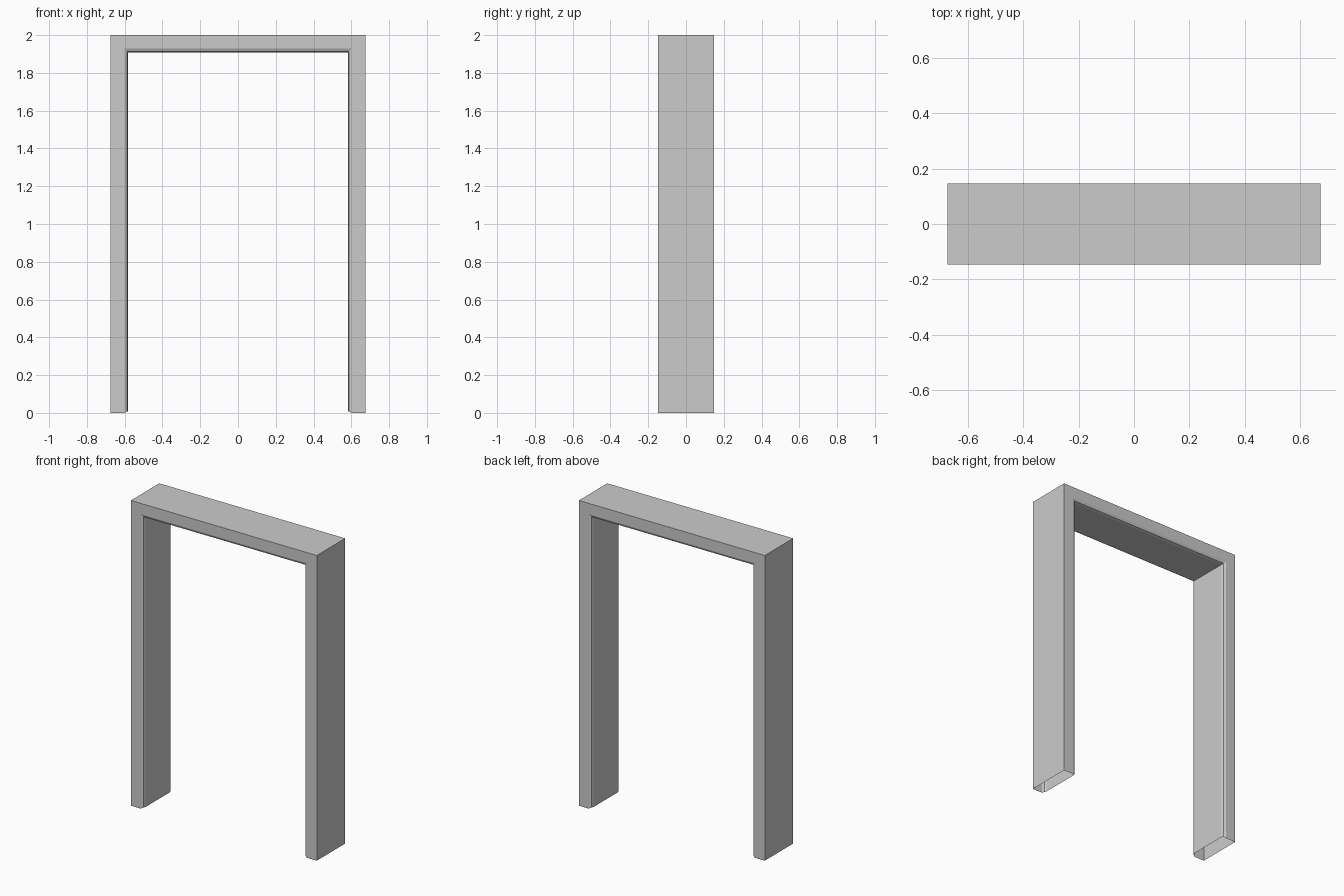
import bpy, bmesh

if "Cube" in bpy.data.objects:
    bpy.data.objects.remove(bpy.data.objects["Cube"])

W, H, D = 0.674, 2.0, 0.147   # outer half width, height, half depth

# Cross-section: (inset from the outer edge, y), bevelled around the opening
half = [(0.0, -D), (0.072, -D), (0.087, -0.140), (0.092, -0.125)]
profile = half + [(d, -y) for d, y in reversed(half)]


def foot(d):
    # inner edge of each leg stops just above the floor
    return 0.008 if d > 0.08 else 0.0


# Mitred stations: left foot, left corner, right corner, right foot
stations = [
    lambda d, y: (-W + d, y, foot(d)),
    lambda d, y: (-W + d, y, H - d),
    lambda d, y: (W - d, y, H - d),
    lambda d, y: (W - d, y, foot(d)),
]

# Door frame shell, hollow with open feet
bm = bmesh.new()
rings = [[bm.verts.new(s(d, y)) for d, y in profile] for s in stations]
n = len(profile)
for a, b in zip(rings, rings[1:]):
    for i in range(n):
        j = (i + 1) % n
        bm.faces.new((a[i], a[j], b[j], b[i]))
bmesh.ops.recalc_face_normals(bm, faces=bm.faces[:])
# Make sure the top face points up
top = max(bm.faces, key=lambda f: f.calc_center_median().z)
if top.normal.z < 0:
    bmesh.ops.reverse_faces(bm, faces=bm.faces[:])

mesh = bpy.data.meshes.new("door_frame")
bm.to_mesh(mesh)
bm.free()
bpy.context.collection.objects.link(bpy.data.objects.new("door_frame", mesh))
